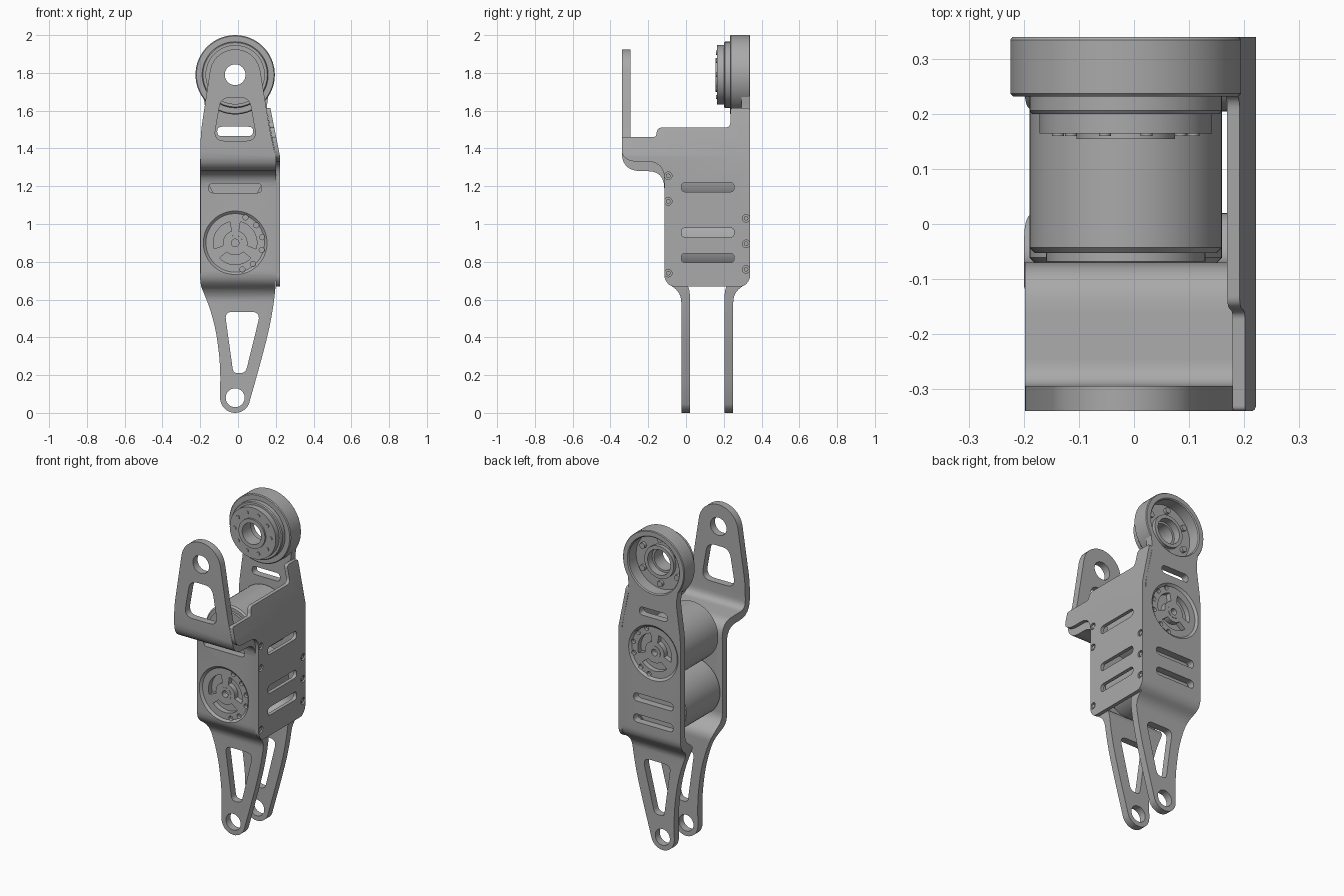
import bpy, bmesh, math
from mathutils import Matrix, Vector

if "Cube" in bpy.data.objects:
    bpy.data.objects.remove(bpy.data.objects["Cube"])

grey = bpy.data.materials.new("machined_grey")
grey.use_nodes = True
grey.diffuse_color = (0.4, 0.4, 0.4, 1)
grey.node_tree.nodes["Principled BSDF"].inputs["Base Color"].default_value = (0.4, 0.4, 0.4, 1)

CX = -0.015                      # shared axis of joints and motors
JOINT_Z, UPPER_Z, LOWER_Z, FOOT_Z = 1.79, 1.25, 0.9, 0.08
parts = []


def finish(name, bm):
    bmesh.ops.recalc_face_normals(bm, faces=bm.faces)
    me = bpy.data.meshes.new(name)
    bm.to_mesh(me)
    bm.free()
    me.materials.append(grey)
    ob = bpy.data.objects.new(name, me)
    bpy.context.collection.objects.link(ob)
    return ob


def rounded(pts, n=6):
    """Round each corner given as (a, b, radius)."""
    out = []
    for i, p in enumerate(pts):
        c = Vector(p[:2])
        if len(p) < 3:
            out.append(c)
            continue
        u = Vector(pts[i - 1][:2]) - c
        v = Vector(pts[(i + 1) % len(pts)][:2]) - c
        a = c + u.normalized() * min(p[2], u.length * 0.48)
        b = c + v.normalized() * min(p[2], v.length * 0.48)
        for k in range(n + 1):
            t = k / n
            out.append(a * (1 - t) ** 2 + c * 2 * t * (1 - t) + b * t * t)
    return out


def prism(name, pts, axis, lo, hi):
    bm = bmesh.new()
    place = (lambda p, d: (p[0], d, p[1])) if axis == "y" else (lambda p, d: (d, p[0], p[1]))
    rings = [[bm.verts.new(place(p, d)) for p in pts] for d in (lo, hi)]
    for r in rings:
        bm.faces.new(r)
    for i in range(len(pts)):
        bm.faces.new((rings[0][i - 1], rings[0][i], rings[1][i], rings[1][i - 1]))
    return finish(name, bm)


def cone(name, x, z, y0, y1, r0, r1=None, seg=48):
    bm = bmesh.new()
    m = Matrix.Translation((x, (y0 + y1) / 2, z)) @ Matrix.Rotation(-math.pi / 2, 4, "X")
    bmesh.ops.create_cone(bm, cap_ends=True, segments=seg, radius1=r0,
                          radius2=r0 if r1 is None else r1, depth=y1 - y0, matrix=m)
    return finish(name, bm)


def lathe(name, z, profile, seg=64):
    """Closed (radius, y) section turned about the y axis."""
    bm = bmesh.new()
    rings = []
    for k in range(seg):
        a = math.tau * k / seg
        rings.append([bm.verts.new((CX + r * math.cos(a), y, z + r * math.sin(a))) for r, y in profile])
    for k in range(seg):
        for i in range(len(profile)):
            bm.faces.new((rings[k - 1][i - 1], rings[k - 1][i], rings[k][i], rings[k][i - 1]))
    return finish(name, bm)


def boolean(ob, tool, op="DIFFERENCE"):
    mod = ob.modifiers.new("cut", "BOOLEAN")
    mod.operation, mod.solver, mod.object = op, "EXACT", tool
    graph = bpy.context.evaluated_depsgraph_get()
    graph.update()
    me = bpy.data.meshes.new_from_object(ob.evaluated_get(graph))
    ob.modifiers.clear()
    ob.data = me
    bpy.data.objects.remove(tool)


def slot(axis, a, b, z, lo, hi, h=0.025):
    pts = [(a, z - h, h), (b, z - h, h), (b, z + h, h), (a, z + h, h)]
    return prism("cutter", rounded(pts), axis, lo, hi)


def arc(r, a0, a1, z, n=14):
    angles = [math.radians(a0 + (a1 - a0) * k / n) for k in range(n + 1)]
    return [(CX + r * math.cos(a), z + r * math.sin(a)) for a in angles]


def motor_face(ob, z, face, s):
    """Shallow dish, three vents, hub and screw holes; s points out of the plate."""
    lo, hi = sorted((face - s * 0.012, face + s * 0.01))
    wide, narrow = 0.18, 0.155
    boolean(ob, cone("cutter", CX, z, lo, hi, *((wide, narrow) if s < 0 else (narrow, wide)), seg=64))
    for a in (30, 150, 270):
        pts = arc(0.115, a - 46, a + 46, z) + arc(0.065, a + 42, a - 42, z)
        boolean(ob, prism("cutter", pts, "y", face - 0.06, face + 0.06))
    boolean(ob, cone("cutter", CX, z, face - 0.06, face + 0.06, 0.04))
    for a in (-75, -50, -15, 12, 40, 68):
        x, zz = arc(0.146, a, a, z, 1)[0]
        boolean(ob, cone("cutter", x, zz, face - 0.03, face + 0.03, 0.014, seg=16))
    parts.append(lathe("motor_hub", z, [(0.02, face - s * 0.046), (0.04, face - s * 0.046),
                                        (0.04, face - s * 0.01), (0.02, face - s * 0.01)], 32))


# lower leg outline shared by both plates, from upper left round the foot to upper right
LEG = ([(-0.2, 0.68, 0.03), (-0.15, 0.56, 0.08), (-0.115, 0.43, 0.08), (-0.093, 0.25, 0.08)]
       + arc(0.08, 180, 335, FOOT_Z)
       + [(0.115, 0.25, 0.08), (0.16, 0.42, 0.08), (0.187, 0.56, 0.08), (0.2, 0.68, 0.03)])


def sheet(name, top, profile):
    ob = prism(name, rounded(LEG + top), "y", -0.5, 0.5)
    boolean(ob, prism("cutter", rounded(profile), "x", -0.4, 0.4), "INTERSECT")
    window = [(-0.07, 0.535, 0.04), (-0.025, 0.21, 0.025), (0.04, 0.21, 0.03), (0.12, 0.535, 0.05)]
    boolean(ob, prism("cutter", rounded(window), "y", -0.06, 0.3))
    boolean(ob, cone("cutter", CX, FOOT_Z, -0.1, 0.3, 0.05))
    parts.append(ob)
    return ob


# front plate: leg, body and forward-stepped upper arm
tongue = [(0.2, 1.355), (0.168, 1.5, 0.05)] + arc(0.135, 12, 168, JOINT_Z) + [(-0.198, 1.48, 0.06)]
front = sheet("front_plate", tongue, [
    (-0.025, -0.1), (-0.025, 0.635, 0.05), (-0.115, 0.70, 0.05), (-0.115, 1.28, 0.09),
    (-0.34, 1.28, 0.1), (-0.34, 2.1), (-0.295, 2.1), (-0.295, 1.33, 0.05),
    (-0.07, 1.33, 0.09), (-0.07, 0.735, 0.04), (0.02, 0.67, 0.04), (0.02, -0.1)])
arm_window = [(-0.13, 1.44, 0.06), (0.1, 1.44, 0.06), (0.06, 1.67, 0.05), (-0.09, 1.67, 0.05)]
boolean(front, prism("cutter", rounded(arm_window), "y", -0.4, -0.2))
boolean(front, cone("cutter", CX, JOINT_Z, -0.4, -0.2, 0.055))
boolean(front, slot("y", -0.155, 0.125, 1.19, -0.2, 0))
motor_face(front, LOWER_Z, -0.115, -1)

# back plate: flat up to the joint housing
back = sheet("back_plate", [(0.2, 1.355, 0.05), (0.15, 1.6, 0.04), (0.16, 1.68),
                            (-0.185, 1.68), (-0.17, 1.6, 0.04), (-0.2, 1.38, 0.05)], [
    (0.25, -0.1), (0.25, 0.635, 0.05), (0.34, 0.70, 0.05), (0.34, 1.9), (0.295, 1.9),
    (0.295, 0.735, 0.04), (0.205, 0.67, 0.04), (0.205, -0.1)])
boolean(back, cone("cutter", CX, JOINT_Z, 0.2, 0.4, 0.19, seg=64))
for z, w in ((0.95, 0.135), (0.82, 0.135), (1.49, 0.095)):
    boolean(back, slot("y", CX - w, CX + w, z, 0.25, 0.4))
motor_face(back, UPPER_Z, 0.34, 1)

# side plate: vertical, leaning inward at the top
side = prism("side_plate", rounded([
    (-0.085, 0.67, 0.02), (0.31, 0.67, 0.02), (0.34, 0.71, 0.02), (0.34, 1.615, 0.02),
    (0.235, 1.615, 0.02), (0.235, 1.51, 0.03), (-0.15, 1.51, 0.02), (-0.16, 1.46, 0.015),
    (-0.34, 1.46, 0.01), (-0.34, 1.33, 0.09), (-0.115, 1.33, 0.09), (-0.115, 0.71, 0.02)]), "x", 0, 0.4)
boolean(side, prism("cutter", [(0.2, 0.5), (0.222, 0.5), (0.222, 1.36), (0.166, 1.64),
                               (0.144, 1.64), (0.2, 1.355)], "y", -0.5, 0.5), "INTERSECT")
for z in (1.195, 0.955, 0.82):
    boolean(side, slot("x", -0.025, 0.255, z, 0.1, 0.3))
for y, heights in ((-0.094, (1.255, 1.12, 0.74)), (0.318, (1.03, 0.895, 0.76))):
    for z in heights:
        ring = [(y + 0.02 * math.cos(k * math.tau / 20), z + 0.02 * math.sin(k * math.tau / 20)) for k in range(20)]
        boolean(side, prism("cutter", ring, "x", 0.21, 0.3))
        head = [(y + (a - y) * 0.6, z + (b - z) * 0.6) for a, b in ring]
        parts.append(prism("side_screw", head, "x", 0.205, 0.218))
parts.append(side)

# motors between the plates
for name, z, y0, y1 in (("upper_motor", UPPER_Z, -0.053, 0.296), ("lower_motor", LOWER_Z, -0.071, 0.278)):
    parts.append(lathe(name, z, [(0.03, y0), (0.165, y0), (0.175, y0 + 0.01),
                                 (0.175, y1 - 0.01), (0.165, y1), (0.03, y1)]))
parts.append(cone("upper_motor_cap", CX, UPPER_Z, -0.068, -0.05, 0.145))
parts.append(cone("lower_motor_cap", CX, LOWER_Z, 0.275, 0.293, 0.145))

# joint housing with stepped bearing in front and open recess behind
parts.append(lathe("joint_housing", JOINT_Z, [
    (0.065, 0.155), (0.09, 0.155), (0.09, 0.165), (0.157, 0.165), (0.157, 0.2), (0.17, 0.2),
    (0.175, 0.206), (0.175, 0.232), (0.205, 0.232), (0.21, 0.237), (0.21, 0.335), (0.206, 0.34),
    (0.178, 0.34), (0.172, 0.334), (0.172, 0.262), (0.1, 0.262), (0.1, 0.285), (0.078, 0.285),
    (0.078, 0.24), (0.065, 0.24)]))
for k in range(10):
    x, z = arc(0.123, 36 * k, 36 * k, JOINT_Z, 1)[0]
    parts.append(cone("bearing_screw", x, z, 0.16, 0.168, 0.011, seg=16))
for k in range(6):
    x, z = arc(0.137, 60 * k + 30, 0, JOINT_Z, 1)[0]
    parts.append(cone("recess_screw", x, z, 0.25, 0.28, 0.018, seg=16))

bpy.ops.object.select_all(action="DESELECT")
for ob in parts:
    ob.select_set(True)
bpy.context.view_layer.objects.active = front
bpy.ops.object.shade_smooth_by_angle(angle=math.radians(30))
